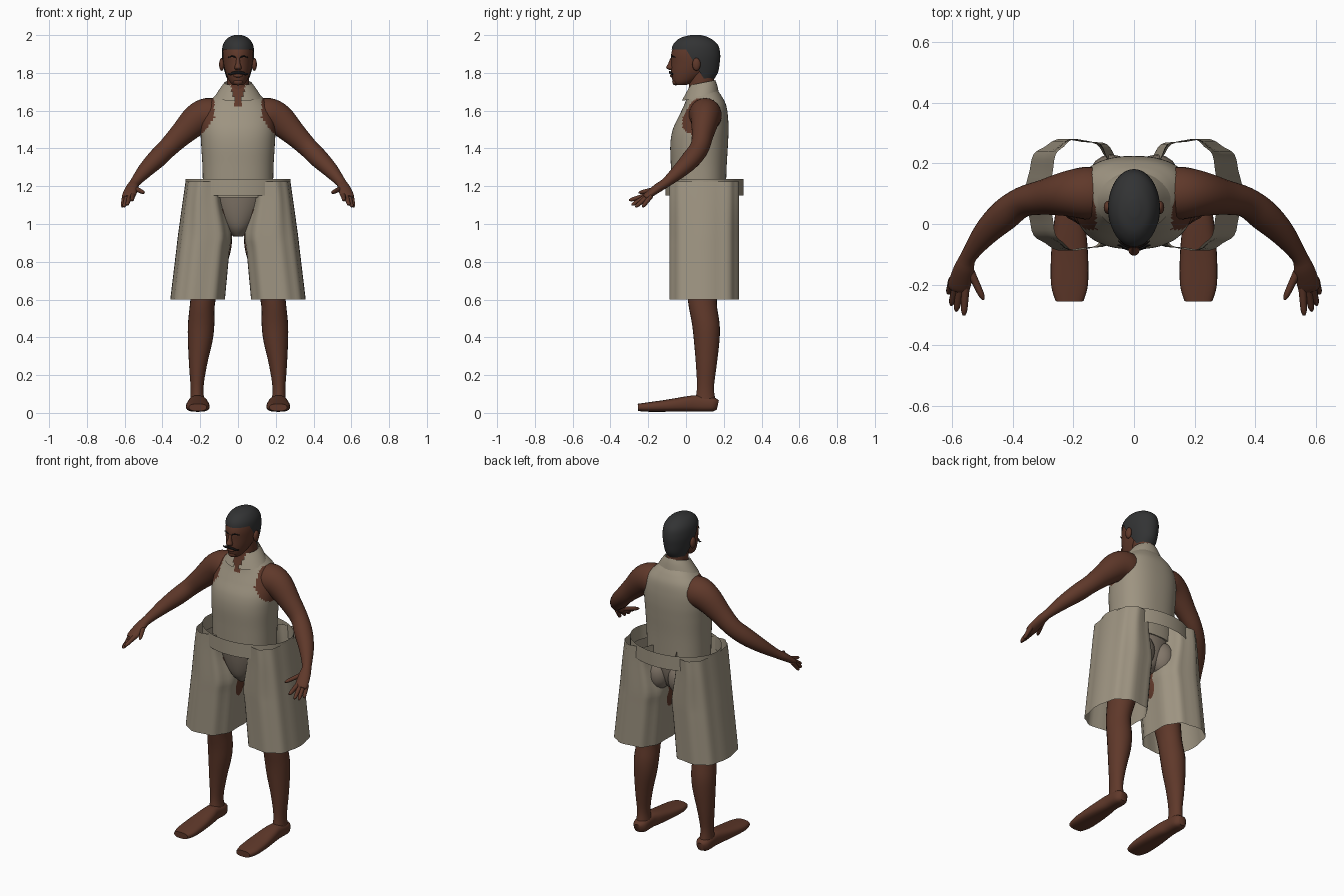
import bpy, bmesh, math
from mathutils import Vector

if "Cube" in bpy.data.objects:
    bpy.data.objects.remove(bpy.data.objects["Cube"])


def material(name, rgb):
    m = bpy.data.materials.new(name)
    m.use_nodes = True
    m.diffuse_color = (*rgb, 1)
    m.node_tree.nodes["Principled BSDF"].inputs["Base Color"].default_value = (*rgb, 1)
    return m


SKIN = material("brown skin", (0.115, 0.040, 0.023))
CLOTH = material("khaki cloth", (0.34, 0.295, 0.22))
BRIEF = material("taupe underwear", (0.22, 0.18, 0.14))
HAIR = material("charcoal hair", (0.032, 0.033, 0.034))
BLACK = material("black facial hair", (0.008, 0.007, 0.007))


def finish(name, bm, mats, angle=50):
    bmesh.ops.recalc_face_normals(bm, faces=bm.faces[:])
    me = bpy.data.meshes.new(name)
    bm.to_mesh(me)
    bm.free()
    for m in mats:
        me.materials.append(m)
    ob = bpy.data.objects.new(name, me)
    bpy.context.collection.objects.link(ob)
    bpy.ops.object.select_all(action="DESELECT")
    ob.select_set(True)
    bpy.context.view_layer.objects.active = ob
    bpy.ops.object.shade_smooth_by_angle(angle=math.radians(angle))
    return ob


def smooth_rings(rings, steps):
    """Catmull-Rom interpolation of (x, y, z, rx, ry) rings."""
    p = [rings[0]] + list(rings) + [rings[-1]]
    out = []
    for i in range(1, len(p) - 2):
        for s in range(steps):
            t = s / steps
            out.append([b + 0.5 * t * (c - a + t * (2 * a - 5 * b + 4 * c - d + t * (3 * (b - c) + d - a)))
                        for a, b, c, d in zip(p[i - 1], p[i], p[i + 1], p[i + 2])])
    return out + [list(rings[-1])]


def loft(rings, segs=24, steps=4, along=False, power=1.0, ripple=0.0, caps=True, side=1):
    """Skin elliptical rings, level by default or square to the path."""
    rs = smooth_rings(rings, steps)
    bm = bmesh.new()
    rows = []
    for i, (x, y, z, rx, ry) in enumerate(rs):
        u, v = Vector((1, 0, 0)), Vector((0, 1, 0))
        if along:
            a, b = rs[max(i - 1, 0)], rs[min(i + 1, len(rs) - 1)]
            t = Vector(b[:3]) - Vector(a[:3])
            u = t.cross(Vector((0, 0, 1))).normalized()
            v = u.cross(t).normalized()
        row = []
        for k in range(segs):
            a = 2 * math.pi * k / segs
            c, s = math.cos(a), math.sin(a)
            w = 1 + ripple * math.cos(9 * a)
            co = (Vector((x, y, z)) + u * (rx * w * math.copysign(abs(c) ** power, c))
                  + v * (ry * w * math.copysign(abs(s) ** power, s)))
            row.append(bm.verts.new((co.x * side, co.y, co.z)))
        rows.append(row)
    for r, q in zip(rows, rows[1:]):
        for k in range(segs):
            n = (k + 1) % segs
            bm.faces.new((r[k], r[n], q[n], q[k]))
    if caps:
        bm.faces.new(rows[0])
        bm.faces.new(rows[-1])
    return bm


def band(z, front, back, rx, x=0.0):
    return (x, (front + back) / 2, z, rx, (back - front) / 2)


def blob(name, loc, scale, mat):
    bm = bmesh.new()
    bmesh.ops.create_uvsphere(bm, u_segments=16, v_segments=10, radius=1)
    for v in bm.verts:
        v.co = Vector([c * s + l for c, s, l in zip(v.co, scale, loc)])
    return finish(name, bm, [mat])


# Torso: sleeveless shirt with skin at the armholes and open neck
torso = loft([band(1.14, -.075, .21, .185), band(1.3, -.08, .215, .188), band(1.42, -.083, .222, .195),
              band(1.5, -.07, .225, .198), band(1.57, -.038, .222, .19), band(1.63, -.01, .212, .165),
              band(1.675, .005, .19, .125), band(1.71, .015, .165, .085), band(1.73, .02, .155, .065)],
             segs=72, steps=8, power=.85)
for f in torso.faces:
    c = f.calc_center_median()
    edge = .125 + max(0, 1.56 - c.z) * .8 + max(0, c.y - .05) * .35
    armhole = c.z > 1.47 and abs(c.x) > edge and c.y < .17
    neckline = c.y < .05 and abs(c.x) < (c.z - 1.6) * .5
    f.material_index = 1 if armhole or neckline else 0
finish("shirt_torso", torso, [CLOTH, SKIN])

# Folded collar, higher at the back and split at the front
collar = loft([band(1.67, -.022, .175, .125), band(1.715, .0, .165, .095), band(1.745, .015, .155, .072)],
              segs=48, caps=False)
bmesh.ops.delete(collar, geom=[f for f in collar.faces if f.calc_center_median().y < .03
                               and abs(f.calc_center_median().x) < .012 + (f.calc_center_median().z - 1.67) * .4],
                 context="FACES")
for v in collar.verts:
    v.co.z += .2 * (v.co.y - .07)
finish("collar", collar, [CLOTH])

# Neck, head and hair cap
finish("neck", loft([band(1.62, .01, .16, .075), band(1.7, .015, .15, .06), band(1.82, .015, .15, .06)]), [SKIN])
skull = [band(1.735, -.055, .0, .026), band(1.755, -.07, .05, .045), band(1.8, -.078, .12, .065),
         band(1.85, -.078, .165, .077), band(1.9, -.078, .17, .08), band(1.945, -.062, .158, .073),
         band(1.978, -.025, .125, .052), band(1.993, .03, .075, .018)]
finish("head", loft(skull, segs=32), [SKIN])
hair = loft([band(1.755, .0, .14, .058), band(1.8, -.05, .168, .07), band(1.85, -.07, .178, .081),
             band(1.9, -.078, .181, .086), band(1.95, -.068, .168, .079), band(1.985, -.03, .125, .054),
             band(2.0, .025, .08, .018)], segs=40, steps=5)
brow, slope = Vector((0, .0, 1.925)), Vector((0, .165, .10)).normalized()
for co, no in ((brow, Vector((0, 0, 1))), (brow, slope)):
    bmesh.ops.bisect_plane(hair, geom=hair.verts[:] + hair.edges[:] + hair.faces[:], plane_co=co, plane_no=no)
bmesh.ops.delete(hair, geom=[f for f in hair.faces if f.calc_center_median().z < brow.z
                             and (f.calc_center_median() - brow).dot(slope) < 0], context="FACES")
finish("hair", hair, [HAIR])

# Face details
finish("nose", loft([(0, -.072, 1.88, .009, .01), (0, -.08, 1.85, .012, .014),
                     (0, -.084, 1.828, .019, .021), (0, -.078, 1.816, .014, .012)], segs=12), [SKIN])
blob("lips", (0, -.075, 1.785), (.025, .01, .009), SKIN)
blob("chin", (0, -.055, 1.752), (.026, .018, .018), SKIN)
for s, label in ((1, "left"), (-1, "right")):
    blob(label + "_ear", (s * .086, .055, 1.845), (.014, .022, .034), SKIN)
    finish(label + "_moustache", loft([(.0, -.086, 1.803, .005, .008), (.025, -.081, 1.8, .005, .007),
                                       (.042, -.072, 1.792, .004, .005), (.054, -.07, 1.797, .002, .002)],
                                      segs=8, along=True, side=s), [BLACK])
    finish(label + "_eyebrow", loft([(.012, -.078, 1.882, .003, .003), (.03, -.072, 1.888, .003, .004),
                                     (.052, -.056, 1.882, .002, .002)], segs=8, along=True, side=s), [BLACK])

# Underwear with rounded seat
finish("underwear", loft([band(.935, .02, .11, .025), band(.98, -.02, .17, .075), band(1.06, -.045, .2, .13),
                          band(1.16, -.06, .205, .175), band(1.2, -.06, .2, .18)], segs=32), [BRIEF])

for s, label in ((1, "left"), (-1, "right")):
    blob(label + "_buttock", (s * .075, .155, 1.04), (.075, .075, .1), BRIEF)

    # Leg and foot
    finish(label + "_leg", loft([band(1.08, -.03, .18, .075, .1), band(.95, -.03, .185, .09, .12),
                                 band(.85, -.02, .18, .09, .13), band(.7, .0, .17, .076, .165),
                                 band(.58, .012, .163, .066, .188), band(.47, .032, .178, .07, .195),
                                 band(.38, .042, .177, .065, .2), band(.25, .053, .162, .047, .212),
                                 band(.13, .058, .148, .034, .217), band(.05, .045, .16, .04, .215)],
                                side=s), [SKIN])
    finish(label + "_foot", loft([(.215, .168, .04, .022, .025), (.215, .14, .045, .042, .038),
                                  (.215, .06, .05, .043, .043), (.213, .0, .047, .052, .04),
                                  (.213, -.1, .038, .061, .032), (.213, -.2, .031, .061, .025),
                                  (.213, -.255, .029, .046, .019)], along=True, power=.75, side=s), [SKIN])

    # Wide shorts leg, an open rippled tube
    tube = [(1.225, .07, .275), (1.12, .07, .29), (.95, .035, .313), (.85, .045, .325), (.6, .068, .355)]
    finish(label + "_shorts_leg", loft([band(z, -.085, .278, (b - a) / 2, (a + b) / 2) for z, a, b in tube],
                                       segs=54, power=.75, ripple=.025, caps=False, side=s), [CLOTH], 80)

    # Arm, palm and digits
    finish(label + "_arm", loft([(.1, .1, 1.57, .085, .085), (.16, .102, 1.575, .087, .092),
                                 (.22, .1, 1.55, .075, .083), (.3, .088, 1.475, .058, .064),
                                 (.37, .072, 1.405, .05, .053), (.43, .028, 1.345, .052, .05),
                                 (.49, -.03, 1.285, .042, .04), (.545, -.105, 1.22, .027, .026),
                                 (.562, -.15, 1.19, .034, .024), (.578, -.205, 1.15, .037, .018),
                                 (.582, -.22, 1.14, .028, .012)], along=True, side=s), [SKIN])
    digits = {"index": ((.556, -.2, 1.155), (.562, -.302, 1.125)),
              "middle": ((.572, -.205, 1.15), (.588, -.288, 1.1)),
              "ring": ((.587, -.2, 1.148), (.604, -.268, 1.09)),
              "little": ((.6, -.185, 1.15), (.613, -.23, 1.09)),
              "thumb": ((.548, -.14, 1.19), (.497, -.25, 1.165))}
    for digit, (a, b) in digits.items():
        a, b = Vector(a), Vector(b)
        path = [(*a.lerp(b, t), r, r) for t, r in ((0, .014), (.5, .012), (.85, .01), (1, .004))]
        finish(f"{label}_{digit}_digit", loft(path, segs=10, steps=3, along=True, side=s), [SKIN])

# Oval waistband standing clear of the body
finish("waistband", loft([band(1.15, -.108, .305, .278), band(1.238, -.108, .305, .278)],
                         segs=64, steps=1, caps=False), [CLOTH])
